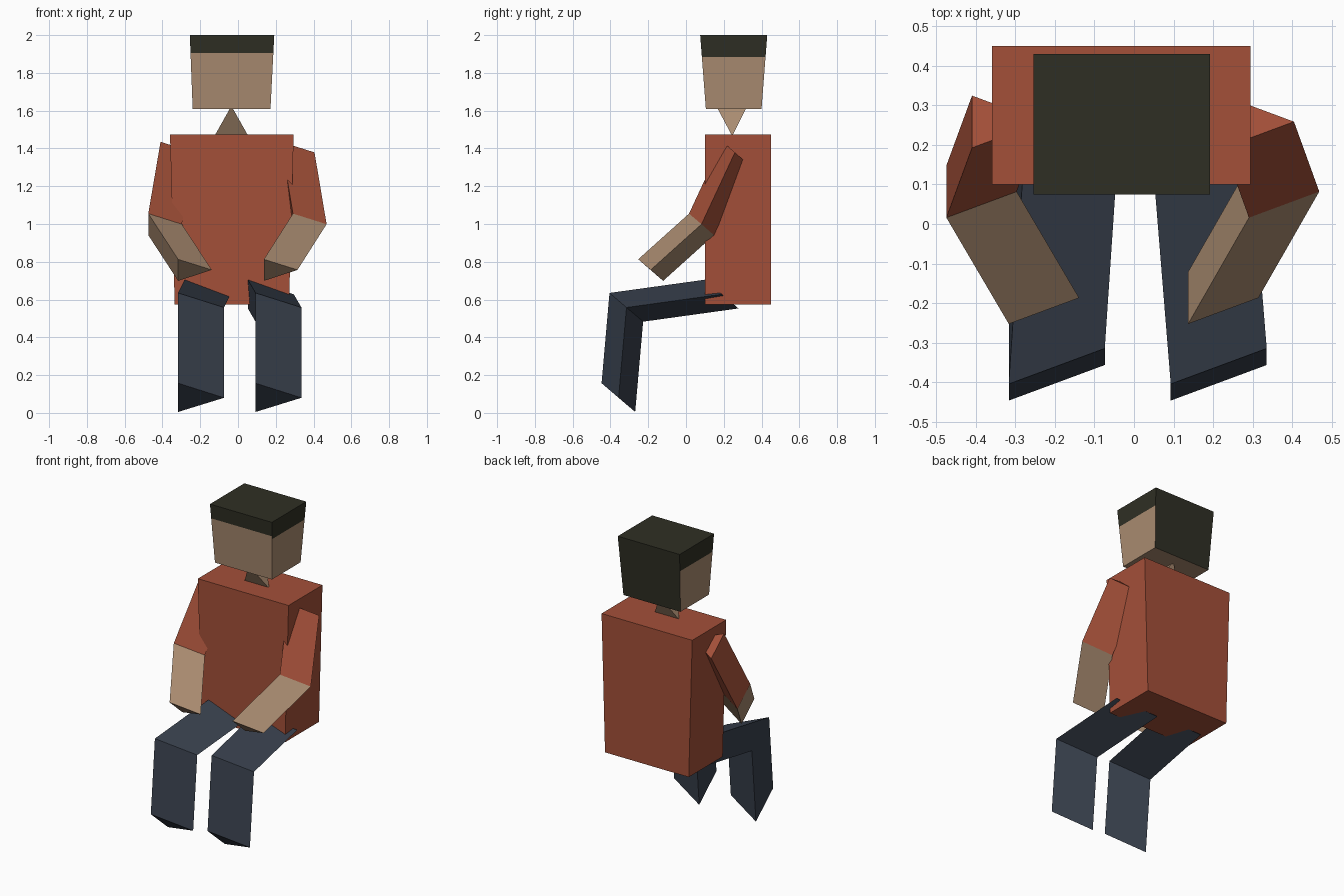
import bpy, bmesh
from mathutils import Vector

cube = bpy.data.objects.get("Cube")
if cube:
    bpy.data.objects.remove(cube, do_unlink=True)


def material(name, rgb):
    lin = [((c / 255 + 0.055) / 1.055) ** 2.4 for c in rgb]
    m = bpy.data.materials.new(name)
    m.use_nodes = True
    m.diffuse_color = (*lin, 1)
    m.node_tree.nodes["Principled BSDF"].inputs["Base Color"].default_value = (*lin, 1)
    return m


SHIRT = material("shirt_red", (164, 80, 57))
SKIN = material("skin_tan", (170, 140, 113))
HAIR = material("hair_dark", (47, 47, 36))
TROUSERS = material("trousers_navy", (57, 65, 78))


def finish(name, bm, mats, rule=None):
    bmesh.ops.recalc_face_normals(bm, faces=bm.faces[:])
    bm.normal_update()
    for f in bm.faces:
        f.material_index = rule(f) if rule else 0
    mesh = bpy.data.meshes.new(name)
    bm.to_mesh(mesh)
    bm.free()
    for m in mats:
        mesh.materials.append(m)
    obj = bpy.data.objects.new(name, mesh)
    bpy.context.collection.objects.link(obj)
    return obj


def loft(name, rings, mats, rule=None):
    """Join cross-sections with equal point counts and cap both ends."""
    bm = bmesh.new()
    loops = [[bm.verts.new(p) for p in ring] for ring in rings]
    for a, b in zip(loops, loops[1:]):
        for i in range(len(a)):
            j = (i + 1) % len(a)
            bm.faces.new((a[i], a[j], b[j], b[i]))
    bm.faces.new(loops[0])
    bm.faces.new(loops[-1])
    return finish(name, bm, mats, rule)


def rect(x0, x1, y0, y1, z):
    return [(x0, y0, z), (x1, y0, z), (x1, y1, z), (x0, y1, z)]


# Torso, slightly narrower at the waist
loft("torso", [rect(-0.335, 0.27, 0.10, 0.45, 0.575),
               rect(-0.36, 0.295, 0.10, 0.45, 1.475)], [SHIRT])

# Head, tapered to the chin, with hair on top and down the whole back
CHIN, SIDE_LINE, FRONT_LINE, CROWN = 1.61, 1.885, 1.905, 2.0


def head_ring(z):
    t = (z - CHIN) / (CROWN - CHIN)
    return rect(-0.24 - 0.015 * t, 0.172 + 0.02 * t,
                0.105 - 0.03 * t, 0.40 + 0.03 * t, z)


def hair_rule(f):
    z = f.calc_center_median().z
    back = f.normal.y > 0.5
    side = abs(f.normal.x) > 0.5
    return int(back or z > FRONT_LINE or (side and z > SIDE_LINE))


loft("head", [head_ring(z) for z in (CHIN, SIDE_LINE, FRONT_LINE, CROWN)],
     [SKIN, HAIR], hair_rule)

# Neck, a wedge whose top and bottom edges cross
bm = bmesh.new()
corners = [bm.verts.new(p) for p in ((-0.125, 0.245, 1.465), (0.055, 0.245, 1.465),
                                     (-0.035, 0.16, 1.625), (-0.035, 0.325, 1.625))]
for skip in corners:
    bm.faces.new([v for v in corners if v is not skip])
finish("neck", bm, [SKIN])


# Limbs: three-sided prisms, each a triangle swept through joint positions
def limb(name, joints, section, mats):
    rings = [[Vector(j) + Vector(s) for s in section] for j in joints]
    for part, mat, pair in zip(name, mats, zip(rings, rings[1:])):
        loft(part, pair, [mat])


LEG = [(0, 0, 0), (0.243, 0.09, -0.077), (0, 0.178, -0.152)]
ARM = [(0, 0, 0), (0.178, 0.066, -0.056), (0, 0.132, -0.114)]

for side, hip, knee in (("right", -0.283, -0.317), ("left", 0.052, 0.093)):
    limb((side + "_thigh", side + "_shin"),
         [(hip, 0.10, 0.705), (knee, -0.405, 0.635), (knee, -0.447, 0.157)],
         LEG, (TROUSERS, TROUSERS))

for side, shoulder, elbow, hand in (("right", -0.41, -0.475, -0.317),
                                    ("left", 0.227, 0.291, 0.137)):
    limb((side + "_sleeve", side + "_forearm"),
         [(shoulder, 0.193, 1.435), (elbow, 0.016, 1.055), (hand, -0.253, 0.813)],
         ARM, (SHIRT, SKIN))
